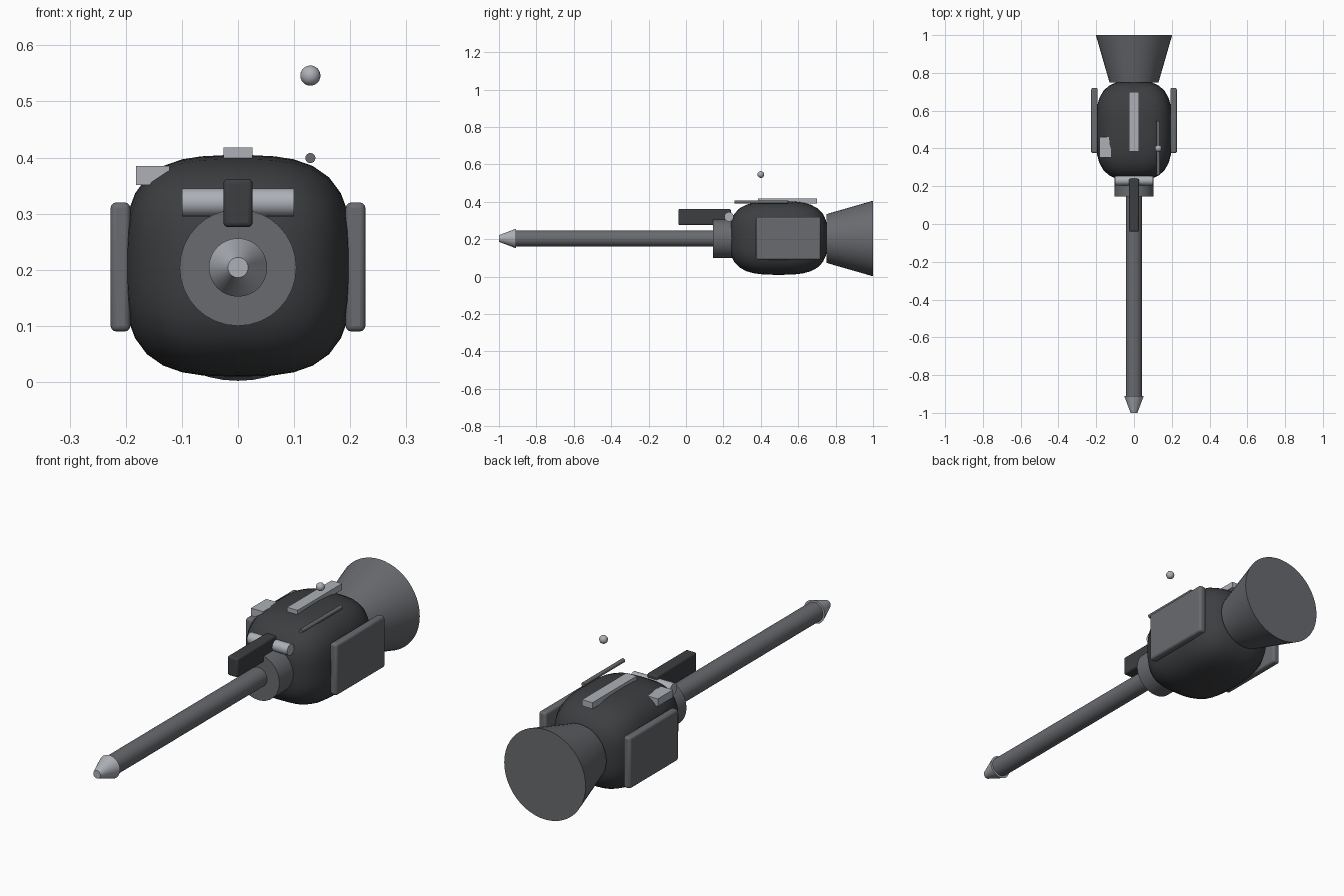
import bpy, bmesh, math
from mathutils import Vector

if "Cube" in bpy.data.objects:
    bpy.data.objects.remove(bpy.data.objects["Cube"])

ZC = 0.204  # height of the main axis


def material(name, v):
    m = bpy.data.materials.new(name)
    m.diffuse_color = (v * 0.93, v * 0.97, v * 1.05, 1)
    m.use_nodes = True
    m.node_tree.nodes["Principled BSDF"].inputs["Base Color"].default_value = m.diffuse_color
    return m


DARK, MID, LIGHT = material("dark", 0.05), material("mid", 0.15), material("light", 0.45)


def finish(name, mat, angle=35):
    o = bpy.context.object
    o.name = name
    o.data.materials.append(mat)
    bpy.ops.object.shade_smooth_by_angle(angle=math.radians(angle))
    return o


def box(name, lo, hi, mat, bevel=0.0):
    lo, hi = Vector(lo), Vector(hi)
    bpy.ops.mesh.primitive_cube_add(size=1, location=(lo + hi) / 2)
    bpy.context.object.scale = hi - lo
    bpy.ops.object.transform_apply(location=False, rotation=False, scale=True)
    o = finish(name, mat)
    if bevel:
        b = o.modifiers.new("bevel", 'BEVEL')
        b.width, b.segments = bevel, 3
    return o


# frustum along y: radius r1 at y1, r2 at y2
def tube(name, y1, y2, r1, r2, mat, x=0, z=ZC, sides=32):
    bpy.ops.mesh.primitive_cone_add(vertices=sides, radius1=r1, radius2=r2, depth=y2 - y1,
                                    location=(x, (y1 + y2) / 2, z), rotation=(-math.pi / 2, 0, 0))
    return finish(name, mat)


# main body: rounded box shaped as a superellipsoid from a subdivided cube
bm = bmesh.new()
bmesh.ops.create_cube(bm, size=2)
bmesh.ops.subdivide_edges(bm, edges=bm.edges[:], cuts=9, use_grid_fill=True)
N = 3.1
for v in bm.verts:
    d = Vector([math.tan(c * math.pi / 4) for c in v.co])
    d /= sum(abs(c) ** N for c in d) ** (1 / N)
    v.co = (d.x * 0.203, 0.495 + d.y * 0.262, 0.207 + d.z * 0.197)
mesh = bpy.data.meshes.new("body")
bm.to_mesh(mesh)
bm.free()
body = bpy.data.objects.new("body", mesh)
bpy.context.collection.objects.link(body)
bpy.context.view_layer.objects.active = body
body.select_set(True)
finish("body", DARK, 60)

# barrel, tip, collar and rear bell
tube("barrel", -0.92, 0.2, 0.043, 0.043, MID)
tube("barrel_tip", -1.0, -0.91, 0.018, 0.052, LIGHT)
tube("barrel_collar", 0.145, 0.27, 0.104, 0.104, MID)
tube("rear_bell", 0.75, 1.0, 0.13, 0.202, MID, sides=48)

# side panels
for s, side in ((1, "right"), (-1, "left")):
    xs = sorted((s * 0.192, s * 0.227))
    box(side + "_panel", (xs[0], 0.375, 0.09), (xs[1], 0.72, 0.32), MID, 0.01)

# front sight block on its cross bar
box("front_block", (-0.026, -0.04, 0.276), (0.026, 0.24, 0.362), DARK, 0.008)
bpy.ops.mesh.primitive_cylinder_add(vertices=24, radius=0.025, depth=0.2,
                                    location=(0, 0.23, 0.32), rotation=(0, math.pi / 2, 0))
finish("cross_bar", LIGHT)

# top fittings
box("top_strip", (-0.026, 0.385, 0.39), (0.026, 0.7, 0.418), LIGHT)
box("corner_box", (-0.182, 0.352, 0.351), (-0.122, 0.46, 0.385), LIGHT)
tube("top_rod", 0.26, 0.545, 0.009, 0.009, MID, x=0.129, z=0.399, sides=16)
bpy.ops.mesh.primitive_uv_sphere_add(segments=20, ring_count=12, radius=0.018,
                                     location=(0.129, 0.4, 0.546))
finish("floating_ball", LIGHT)
